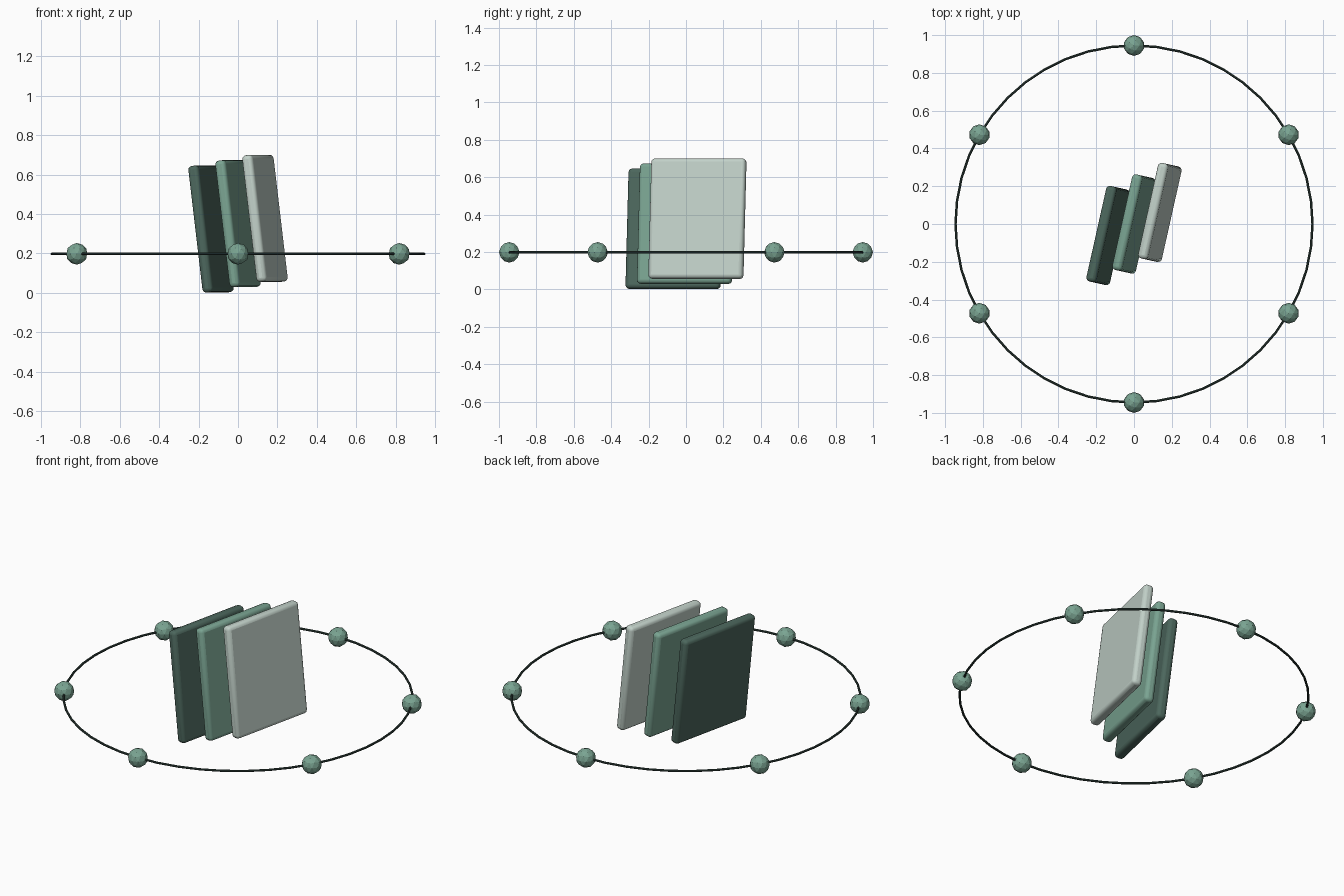
import bpy, math

if "Cube" in bpy.data.objects:
    bpy.data.objects.remove(bpy.data.objects["Cube"])


def srgb(r, g, b):
    def lin(c):
        c /= 255
        return c / 12.92 if c <= 0.04045 else ((c + 0.055) / 1.055) ** 2.4
    return (lin(r), lin(g), lin(b), 1.0)


def material(name, rgb):
    m = bpy.data.materials.new(name)
    m.diffuse_color = srgb(*rgb)
    m.use_nodes = True
    m.node_tree.nodes["Principled BSDF"].inputs["Base Color"].default_value = m.diffuse_color
    return m


dark_green = material("dark_green", (76, 103, 93))
sage_green = material("sage_green", (122, 164, 146))
pale_green = material("pale_green", (194, 209, 201))
ring_dark = material("ring_dark", (50, 68, 62))


def finish(name, mat):
    ob = bpy.context.object
    ob.name = name
    ob.data.materials.append(mat)
    return ob


# Three leaning rounded panels, each stepped up and back from the last
def panel(name, step, mat):
    bpy.ops.mesh.primitive_cube_add(size=1)
    ob = finish(name, mat)
    ob.scale = (0.056, 0.518, 0.647)
    bpy.ops.object.transform_apply(location=False, rotation=False, scale=True)
    ob.location = (0.137 * step, 0.061 * step, 0.351 + 0.027 * step)
    ob.rotation_euler = (0, -0.12, -0.22)
    bevel = ob.modifiers.new("rounded_edges", 'BEVEL')
    bevel.width = 0.02
    bevel.segments = 3
    bpy.ops.object.shade_smooth_by_angle(angle=math.radians(35))


for step, (name, mat) in enumerate([("left_panel", dark_green),
                                    ("middle_panel", sage_green),
                                    ("right_panel", pale_green)], -1):
    panel(name, step, mat)

# Thin orbit ring
RADIUS, HEIGHT = 0.945, 0.198
bpy.ops.mesh.primitive_torus_add(major_radius=RADIUS, minor_radius=0.0065,
                                 major_segments=48, minor_segments=8,
                                 location=(0, 0, HEIGHT))
finish("orbit_ring", ring_dark)

# Six faceted beads spaced evenly around the ring
for i in range(6):
    a = math.radians(30 + 60 * i)
    bpy.ops.mesh.primitive_ico_sphere_add(
        subdivisions=2, radius=0.055,
        location=(RADIUS * math.cos(a), RADIUS * math.sin(a), HEIGHT))
    finish(f"bead_{i + 1}", sage_green)
